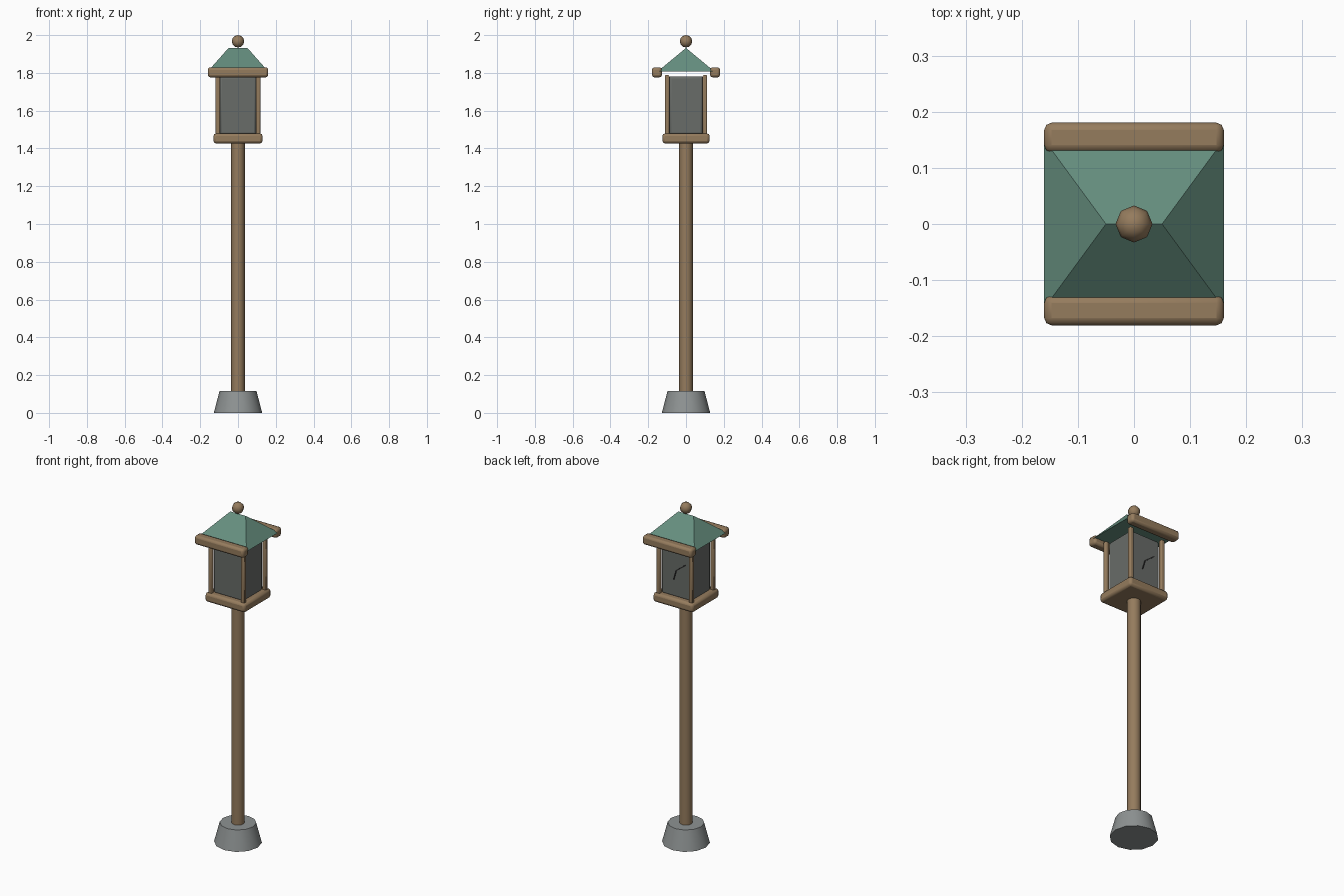
import bpy, bmesh, math
from mathutils import Vector

if "Cube" in bpy.data.objects:
    bpy.data.objects.remove(bpy.data.objects["Cube"])


def material(name, rgb):
    m = bpy.data.materials.new(name)
    m.diffuse_color = (*rgb, 1)
    m.use_nodes = True
    m.node_tree.nodes["Principled BSDF"].inputs["Base Color"].default_value = m.diffuse_color
    return m


WOOD = material("wood", (0.30, 0.20, 0.11))
TEAL = material("painted_roof", (0.13, 0.27, 0.21))
GLASS = material("smoky_glass", (0.14, 0.15, 0.14))
DARK = material("dark_crack", (0.02, 0.02, 0.02))
STONE = material("stone", (0.27, 0.29, 0.29))


def finish(name, mat, smooth=True):
    o = bpy.context.object
    o.name = name
    o.data.materials.append(mat)
    if smooth:
        bpy.ops.object.shade_smooth_by_angle(angle=math.radians(50))
    return o


def box(name, centre, size, mat, bevel=0.0, segments=2):
    bpy.ops.mesh.primitive_cube_add(size=1, location=centre)
    o = bpy.context.object
    o.scale = size
    bpy.ops.object.transform_apply(location=False, rotation=False, scale=True)
    if bevel:
        b = o.modifiers.new("bevel", 'BEVEL')
        b.width = bevel
        b.segments = segments
    return finish(name, mat)


def cone(name, r1, r2, z0, z1, sides, mat):
    bpy.ops.mesh.primitive_cone_add(vertices=sides, radius1=r1, radius2=r2,
                                    depth=z1 - z0, location=(0, 0, (z0 + z1) / 2))
    return finish(name, mat)


# stone foot and pole
cone("stone_foot", 0.128, 0.098, 0, 0.115, 12, STONE)
cone("pole", 0.036, 0.036, 0.1, 1.44, 12, WOOD)

# lantern floor and glass
box("lantern_floor", (0, 0, 1.453), (0.26, 0.25, 0.053), WOOD, 0.014)
box("glass_box", (0, 0, 1.627), (0.196, 0.18, 0.31), GLASS, 0.012)

# corner posts
for sx in (-1, 1):
    for sy in (-1, 1):
        box("corner_post", (sx * 0.106, sy * 0.1, 1.627), (0.024, 0.024, 0.322), WOOD, 0.006)

# eave beams
for sy in (-1, 1):
    box("eave_beam", (0, sy * 0.154, 1.803), (0.32, 0.053, 0.053), WOOD, 0.013)

# hipped roof
bm = bmesh.new()
base = [bm.verts.new((x, y, 1.808)) for x, y in
        ((-0.16, -0.15), (0.16, -0.15), (0.16, 0.15), (-0.16, 0.15))]
left, right = bm.verts.new((-0.05, 0, 1.932)), bm.verts.new((0.05, 0, 1.932))
a, b, c, d = base
for f in ((d, c, b, a), (a, b, right, left), (b, c, right), (c, d, left, right), (d, a, left)):
    bm.faces.new(f)
mesh = bpy.data.meshes.new("roof")
bm.to_mesh(mesh)
bm.free()
mesh.materials.append(TEAL)
bpy.context.collection.objects.link(bpy.data.objects.new("roof", mesh))

# finial ball
bpy.ops.mesh.primitive_uv_sphere_add(segments=8, ring_count=6, radius=0.033, location=(0, 0, 1.967))
finish("finial", WOOD)

# crack on the back pane
pts = [Vector(p) for p in ((0.017, 0.091, 1.575), (0.0, 0.091, 1.632), (-0.06, 0.091, 1.678))]
for p, q in zip(pts, pts[1:]):
    v = q - p
    o = box("glass_crack", (p + q) / 2, (v.length, 0.006, 0.006), DARK)
    o.rotation_euler = (0, math.atan2(-v.z, v.x), 0)
